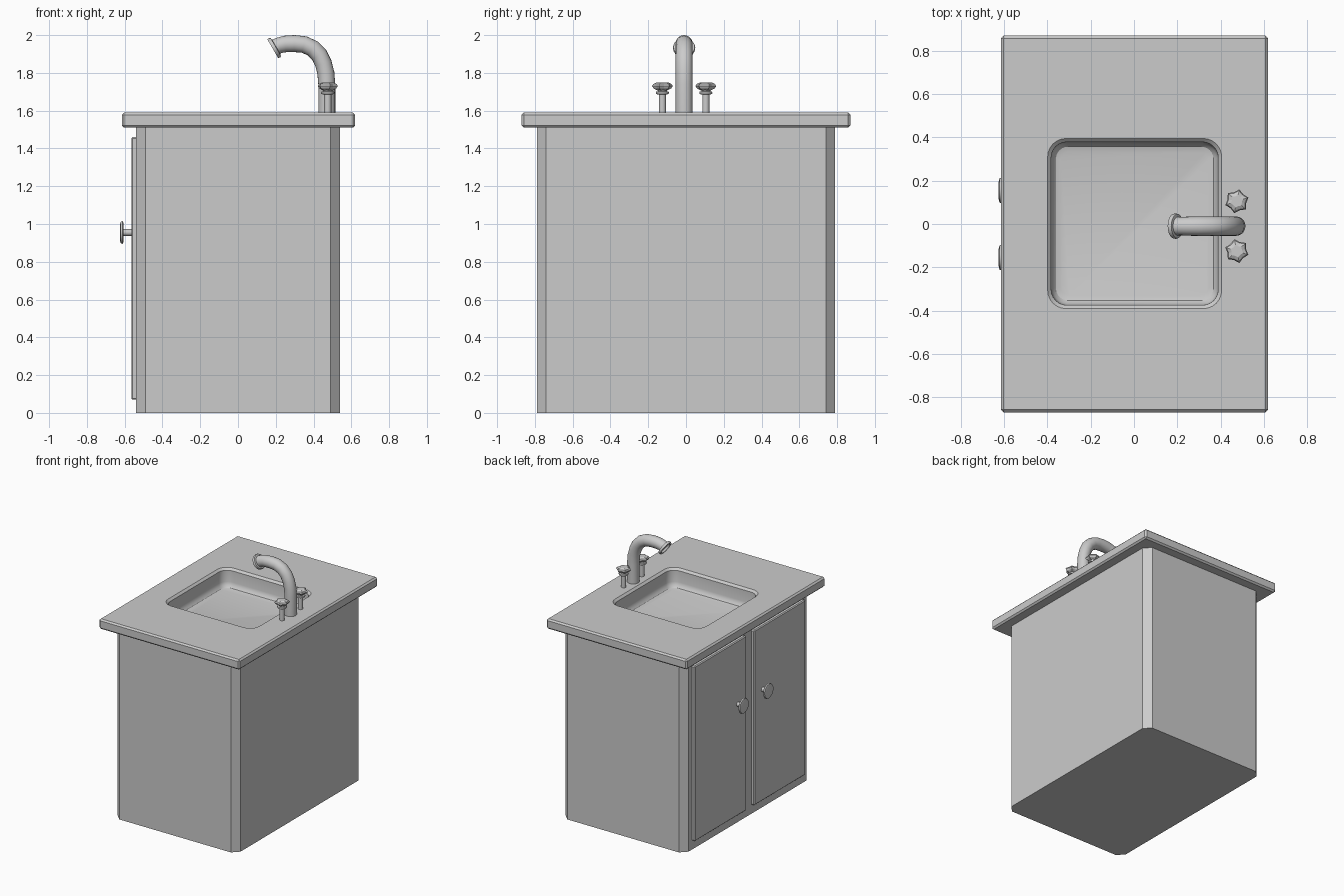
import bpy, bmesh
from math import cos, sin, pi, radians
from mathutils import Vector

if "Cube" in bpy.data.objects:
    bpy.data.objects.remove(bpy.data.objects["Cube"])


def loft(name, rings, cap_start=True, cap_end=True, smooth=None):
    """Skin a list of equal-length point rings into one mesh object."""
    bm = bmesh.new()
    loops = [[bm.verts.new(p) for p in ring] for ring in rings]
    n = len(loops[0])
    for a, b in zip(loops, loops[1:]):
        for i in range(n):
            j = (i + 1) % n
            bm.faces.new((a[i], a[j], b[j], b[i]))
    if cap_start:
        bm.faces.new(loops[0][::-1])
    if cap_end:
        bm.faces.new(loops[-1])
    if cap_start and cap_end:
        bmesh.ops.recalc_face_normals(bm, faces=bm.faces)
    mesh = bpy.data.meshes.new(name)
    bm.to_mesh(mesh)
    bm.free()
    obj = bpy.data.objects.new(name, mesh)
    bpy.context.collection.objects.link(obj)
    if smooth:
        select(obj)
        bpy.ops.object.shade_smooth_by_angle(angle=radians(smooth))
    return obj


def select(obj):
    bpy.ops.object.select_all(action='DESELECT')
    obj.select_set(True)
    bpy.context.view_layer.objects.active = obj


def rounded_rect(hx, hy, r, z, seg=6, cx=0.0, cy=0.0):
    pts = []
    for k, (sx, sy) in enumerate(((1, 1), (-1, 1), (-1, -1), (1, -1))):
        for i in range(seg + 1):
            a = (k + i / seg) * pi / 2
            pts.append((cx + sx * (hx - r) + r * cos(a), cy + sy * (hy - r) + r * sin(a), z))
    return pts


def circle(centre, u, v, radii):
    n = len(radii)
    return [Vector(centre) + r * (cos(2 * pi * i / n) * Vector(u) + sin(2 * pi * i / n) * Vector(v))
            for i, r in enumerate(radii)]


def box(name, lo, hi, bevel):
    bm = bmesh.new()
    bmesh.ops.create_cube(bm, size=1)
    for v in bm.verts:
        v.co = [(l + h) / 2 + c * (h - l) for l, h, c in zip(lo, hi, v.co)]
    bmesh.ops.bevel(bm, geom=bm.edges[:], offset=bevel, segments=1, affect='EDGES')
    mesh = bpy.data.meshes.new(name)
    bm.to_mesh(mesh)
    bm.free()
    obj = bpy.data.objects.new(name, mesh)
    bpy.context.collection.objects.link(obj)
    return obj


# Cabinet body with chamfered uprights, open under the counter
loft("cabinet", [rounded_rect(0.54, 0.79, 0.05, z, 1) for z in (0, 1.52)], cap_end=False)

# Countertop with a rounded opening
top = box("countertop", (-0.615, -0.87, 1.51), (0.62, 0.87, 1.59), 0.012)
C = dict(cx=0.003, cy=0.002)
cutter = loft("opening_cutter", [rounded_rect(0.402, 0.393, 0.085, z, **C) for z in (1.4, 1.7)])
cutter.hide_render = True
mod = top.modifiers.new("opening", 'BOOLEAN')
mod.operation, mod.solver, mod.object = 'DIFFERENCE', 'EXACT', cutter
select(top)
bpy.ops.object.modifier_apply(modifier=mod.name)
bpy.data.objects.remove(cutter)

# Basin: bevelled lip, straight wall, rounded bottom edge
basin = [(0.0, 1.59), (0.016, 1.574), (0.018, 1.485), (0.024, 1.462), (0.038, 1.446), (0.06, 1.44)]
loft("basin", [rounded_rect(0.402 - d, 0.393 - d, 0.085 - 0.75 * d, z, **C)[::-1] for d, z in basin],
     cap_start=False, smooth=30)

# Doors and knobs, mirrored across the middle
KNOB = [(0.018, -0.56), (0.018, -0.605), (0.052, -0.606), (0.06, -0.612), (0.056, -0.621), (0.04, -0.625)]
for side, s in (("left", 1), ("right", -1)):
    y0, y1 = sorted((0.05 * s, 0.695 * s))
    box(side + "_door", (-0.565, y0, 0.07), (-0.53, y1, 1.46), 0.007)
    loft(side + "_knob", [circle((x, 0.155 * s, 0.955), (0, 1, 0), (0, 0, 1), [r] * 16)
                          for r, x in KNOB], smooth=40)

# Spout: x, z, heading in degrees, radius; ends in a flared nozzle
FY = -0.01
SPOUT = [(0.47, 1.58, 90, 0.045), (0.47, 1.74, 90, 0.045), (0.465, 1.80, 98, 0.045),
         (0.452, 1.85, 112, 0.045), (0.43, 1.895, 125, 0.045), (0.395, 1.93, 145, 0.045),
         (0.35, 1.95, 164, 0.045), (0.30, 1.955, 179, 0.045), (0.25, 1.953, 189, 0.044),
         (0.215, 1.945, 202, 0.042), (0.202, 1.938, 210, 0.043), (0.200, 1.937, 210, 0.056),
         (0.194, 1.933, 210, 0.059), (0.184, 1.928, 210, 0.057), (0.184, 1.928, 210, 0.045),
         (0.197, 1.935, 210, 0.040)]
loft("spout", [circle((x, FY, z), (sin(radians(a)), 0, -cos(radians(a))), (0, 1, 0), [r] * 20)
               for x, z, a, r in SPOUT], smooth=40)

# Taps: round stem with collar, six-pointed handle
STEM = [(0.019, 1.58), (0.019, 1.685), (0.034, 1.688), (0.036, 1.694), (0.034, 1.70),
        (0.024, 1.703), (0.024, 1.715)]
HANDLE = [(0.028, 1.708), (0.048, 1.718), (0.056, 1.73), (0.05, 1.741), (0.03, 1.75)]
for side, s in (("left", 1), ("right", -1)):
    tap = (0.475, FY + 0.115 * s)
    loft(side + "_tap_stem", [circle((*tap, z), (1, 0, 0), (0, 1, 0), [r] * 14) for r, z in STEM],
         smooth=40)
    turn = radians(18) * s
    u, v = (cos(turn), sin(turn), 0), (-sin(turn), cos(turn), 0)
    loft(side + "_tap_handle", [circle((*tap, z), u, v, [r, r * 0.78] * 6) for r, z in HANDLE])
